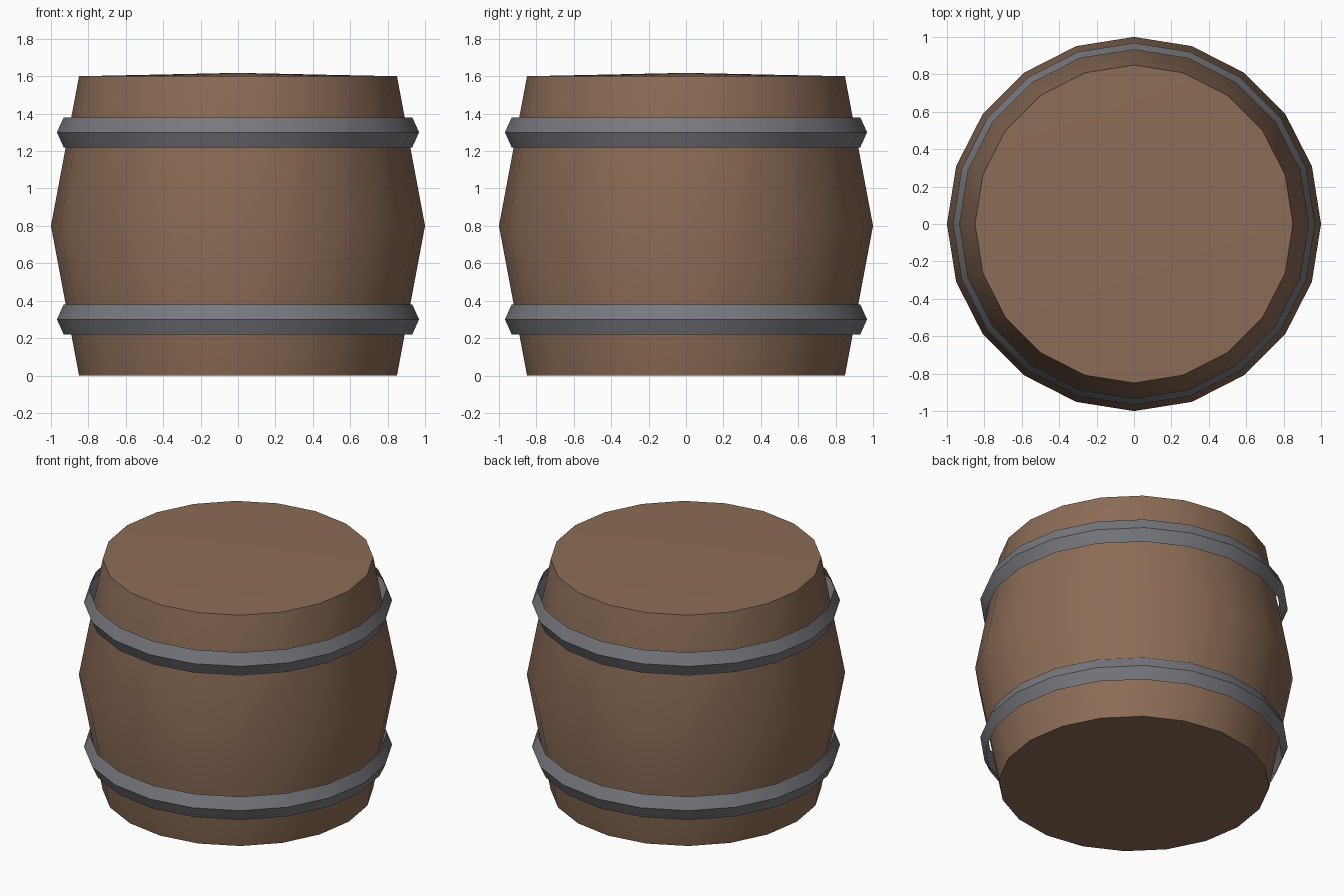
import bpy
import bmesh
from math import cos, sin, pi, radians

SIDES = 20

default_cube = bpy.data.objects.get("Cube")
if default_cube:
    bpy.data.objects.remove(default_cube, do_unlink=True)


def make_material(name, color):
    mat = bpy.data.materials.new(name)
    mat.use_nodes = True
    mat.diffuse_color = color
    mat.node_tree.nodes["Principled BSDF"].inputs["Base Color"].default_value = color
    return mat


def lathe(name, profile, material, lid_rise=None):
    """Turn (radius, height) points, listed bottom to top, around z."""
    bm = bmesh.new()
    rings = []
    for radius, height in profile:
        angles = [2 * pi * i / SIDES for i in range(SIDES)]
        rings.append([bm.verts.new((radius * cos(a), radius * sin(a), height)) for a in angles])
    for low, high in zip(rings, rings[1:]):
        for i in range(SIDES):
            j = (i + 1) % SIDES
            bm.faces.new((low[i], low[j], high[j], high[i]))
    # Flat base and slightly domed lid
    if lid_rise is not None:
        bm.faces.new(rings[0][::-1])
        apex = bm.verts.new((0, 0, profile[-1][1] + lid_rise))
        for i in range(SIDES):
            bm.faces.new((rings[-1][i], rings[-1][(i + 1) % SIDES], apex))
    mesh = bpy.data.meshes.new(name)
    bm.to_mesh(mesh)
    bm.free()
    mesh.materials.append(material)
    obj = bpy.data.objects.new(name, mesh)
    bpy.context.collection.objects.link(obj)
    bpy.ops.object.select_all(action='DESELECT')
    obj.select_set(True)
    bpy.context.view_layer.objects.active = obj
    bpy.ops.object.shade_smooth_by_angle(angle=radians(30))
    return obj


wood = make_material("brown wood", (0.262, 0.150, 0.093, 1))
iron = make_material("grey iron", (0.188, 0.191, 0.212, 1))

# Bulging barrel body
lathe("barrel_body", [(0.85, 0), (1, 0.8), (0.85, 1.6)], wood, lid_rise=0.018)

# Ridged metal hoops, open bands standing just off the wood
for name, z in (("lower_hoop", 0.3), ("upper_hoop", 1.3)):
    lathe(name, [(0.932, z - 0.08), (0.968, z), (0.932, z + 0.08)], iron)
